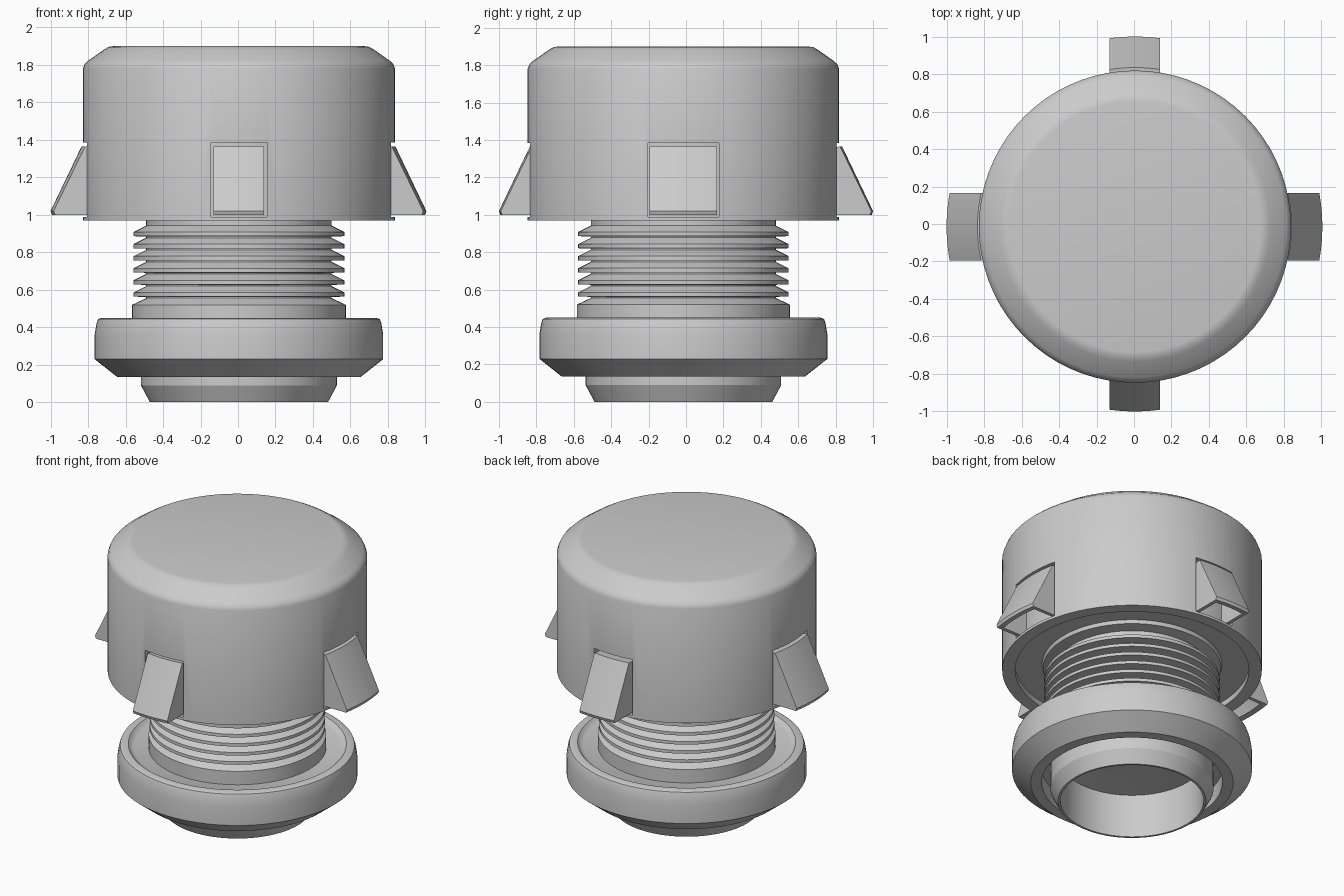
import bpy, bmesh, math
from mathutils import Matrix, Vector

if "Cube" in bpy.data.objects:
    bpy.data.objects.remove(bpy.data.objects["Cube"])

CX, CY = 0.005, -0.014
SEG = 72


def finish(name, bm, smooth=True):
    bmesh.ops.remove_doubles(bm, verts=bm.verts, dist=1e-5)
    bmesh.ops.recalc_face_normals(bm, faces=bm.faces)
    mesh = bpy.data.meshes.new(name)
    bm.to_mesh(mesh)
    bm.free()
    ob = bpy.data.objects.new(name, mesh)
    bpy.context.collection.objects.link(ob)
    if smooth:
        shade(ob)
    return ob


def shade(ob):
    bpy.ops.object.select_all(action='DESELECT')
    ob.select_set(True)
    bpy.context.view_layer.objects.active = ob
    bpy.ops.object.shade_smooth_by_angle(angle=math.radians(28))


def lathe(name, profile, smooth=True):
    """Revolve a closed (radius, z) profile around the vertical axis."""
    bm = bmesh.new()
    n = len(profile)
    rings = []
    for r, z in profile:
        if r == 0:
            rings.append([bm.verts.new((CX, CY, z))] * SEG)
        else:
            rings.append([bm.verts.new((CX + r * math.cos(a), CY + r * math.sin(a), z))
                          for a in (2 * math.pi * i / SEG for i in range(SEG))])
    for k in range(n):
        a, b = rings[k], rings[(k + 1) % n]
        if a[0] is a[1] and b[0] is b[1]:
            continue
        for i in range(SEG):
            j = (i + 1) % SEG
            quad = list(dict.fromkeys([a[i], a[j], b[j], b[i]]))
            bm.faces.new(quad)
    return finish(name, bm, smooth)


def arc_block(bm, profile, t0, t1, angle, steps=8):
    """Sweep a (radius, z) profile sideways, parallel-sided but curved in plan."""
    rot = Matrix.Rotation(angle, 4, 'Z')
    off = Vector((CX, CY, 0))
    loops = []
    for s in range(steps + 1):
        t = t0 + (t1 - t0) * s / steps
        loops.append([bm.verts.new(rot @ Vector((math.sqrt(r * r - t * t), t, z)) + off)
                      for r, z in profile])
    n = len(profile)
    for a, b in zip(loops, loops[1:]):
        for i in range(n):
            j = (i + 1) % n
            bm.faces.new((a[i], a[j], b[j], b[i]))
    bm.faces.new(loops[0])
    bm.faces.new(loops[-1][::-1])


# Cap with rounded shoulder and shallow recess underneath
cap = lathe("cap", [(0, 1.90), (0.67, 1.90), (0.695, 1.896), (0.72, 1.882), (0.805, 1.822),
                    (0.823, 1.805), (0.833, 1.78), (0.833, 0.97), (0.75, 0.97),
                    (0.75, 1.01), (0, 1.01)], smooth=False)

# Window openings around the cap
bm = bmesh.new()
sides = [(i * math.pi / 2, 0.19 if i % 2 == 0 else 0.15) for i in range(4)]
for ang, w in sides:
    arc_block(bm, [(0.77, 0.988), (0.9, 0.988), (0.9, 1.385), (0.77, 1.385)], -w, w, ang)
cutter = finish("window_cutter", bm, smooth=False)
cutter.hide_render = True
mod = cap.modifiers.new("windows", 'BOOLEAN')
mod.operation = 'DIFFERENCE'
mod.solver = 'EXACT'
mod.object = cutter
bpy.context.view_layer.objects.active = cap
bpy.ops.object.modifier_apply(modifier=mod.name)
bpy.data.objects.remove(cutter)
shade(cap)

# Wedge clips: sloped plate with two side walls, open underneath
plate = [(0.835, 1.365), (1.0, 1.02), (0.993, 1.0), (0.955, 1.005), (0.80, 1.33), (0.768, 1.355)]
wall = [(0.768, 1.355), (0.835, 1.365), (1.0, 1.02), (0.993, 1.0), (0.768, 1.0)]
for i, (ang, w) in enumerate(sides):
    bm = bmesh.new()
    w -= 0.01 if i % 2 == 0 else 0.015
    push = (0.0, 0.014, 0.005, -0.014)[i]
    shift = lambda pts: [(r + (push if r > 0.8 else 0), z) for r, z in pts]
    t = 0.025
    arc_block(bm, shift(plate), -w + t, w - t, ang)
    arc_block(bm, shift(wall), -w, -w + t, ang, 2)
    arc_block(bm, shift(wall), w - t, w, ang, 2)
    finish("clip_" + ("right", "back", "left", "front")[i], bm)

# Threaded neck
neck = [(0, 1.02), (0.58, 1.02), (0.57, 0.985), (0.495, 0.975)]
for k in range(6):
    z = 0.908 - k * 0.0645
    neck += [(0.495, z + 0.034), (0.563, z), (0.563, z - 0.022), (0.495, z - 0.024)]
neck += [(0.495, 0.555), (0.57, 0.52), (0.57, 0.38), (0, 0.38)]
lathe("threaded_neck", neck)

# Collar with raised rim
lathe("collar", [(0, 0.425), (0.665, 0.425), (0.685, 0.435), (0.70, 0.45), (0.735, 0.45),
                 (0.752, 0.443), (0.76, 0.42), (0.77, 0.36), (0.77, 0.23), (0.65, 0.135),
                 (0.58, 0.135), (0.58, 0.25), (0.50, 0.25), (0.50, 0.34), (0, 0.34)])

# Bottom spigot, open below
lathe("spigot", [(0.46, 0.0), (0.475, 0.0), (0.523, 0.09), (0.523, 0.30),
                 (0, 0.36), (0, 0.33), (0.46, 0.33)])
